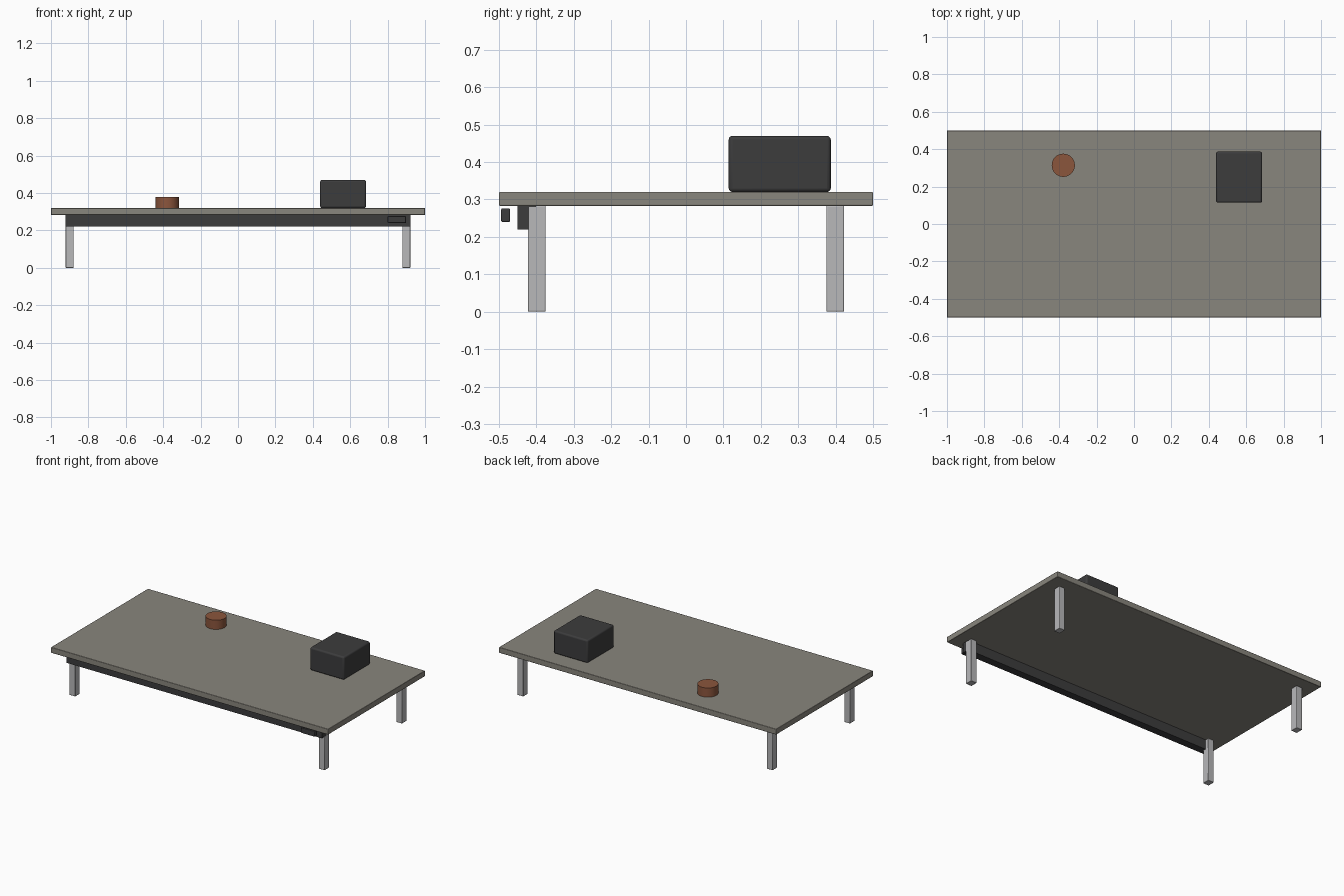
import bpy
from mathutils import Vector

cube = bpy.data.objects.get("Cube")
if cube:
    bpy.data.objects.remove(cube, do_unlink=True)


def material(name, rgb):
    m = bpy.data.materials.new(name)
    m.use_nodes = True
    m.diffuse_color = (*rgb, 1)
    m.node_tree.nodes["Principled BSDF"].inputs["Base Color"].default_value = (*rgb, 1)
    return m


stone = material("warm_grey_laminate", (0.25, 0.237, 0.205))
metal = material("light_grey_metal", (0.48, 0.48, 0.49))
black = material("charcoal", (0.045, 0.045, 0.046))
clay = material("terracotta", (0.26, 0.092, 0.046))


def finish(name, mat, bevel, segments=2):
    ob = bpy.context.object
    ob.name = name
    ob.data.materials.append(mat)
    bpy.ops.object.transform_apply(location=False, rotation=False, scale=True)
    if bevel:
        mod = ob.modifiers.new("soft_edges", "BEVEL")
        mod.width, mod.segments = bevel, segments
        mod.limit_method = "ANGLE"
    bpy.ops.object.shade_smooth_by_angle()
    return ob


def box(name, low, high, mat, bevel=0.0, segments=2):
    low, high = Vector(low), Vector(high)
    bpy.ops.mesh.primitive_cube_add(size=1, location=(low + high) / 2)
    bpy.context.object.scale = high - low
    return finish(name, mat, bevel, segments)


UNDER, TOP = 0.283, 0.32

# Table top
box("table_top", (-1, -0.5, UNDER), (1, 0.5, TOP), stone, 0.003)

# Four legs
for side, sx in (("left", 1), ("right", -1)):
    for end, sy in (("front", -1), ("back", 1)):
        x, y = 0.9 * sx, 0.399 * sy
        box(f"{end}_{side}_leg", (x - 0.021, y - 0.024, 0),
            (x + 0.021, y + 0.024, UNDER), metal, 0.003)

# Front rail and the small control panel hung before it
box("front_rail", (-0.921, -0.451, 0.22), (0.921, -0.401, UNDER), black)
box("control_panel", (0.8, -0.494, 0.24), (0.898, -0.47, 0.276), black, 0.003)

# Rounded case on the table
box("rounded_case", (0.439, 0.114, TOP), (0.685, 0.387, 0.47), black, 0.01, 3)

# Squat round pot
bpy.ops.mesh.primitive_cylinder_add(vertices=32, radius=0.062, depth=0.06,
                                    location=(-0.378, 0.314, TOP + 0.03))
finish("round_pot", clay, 0)
